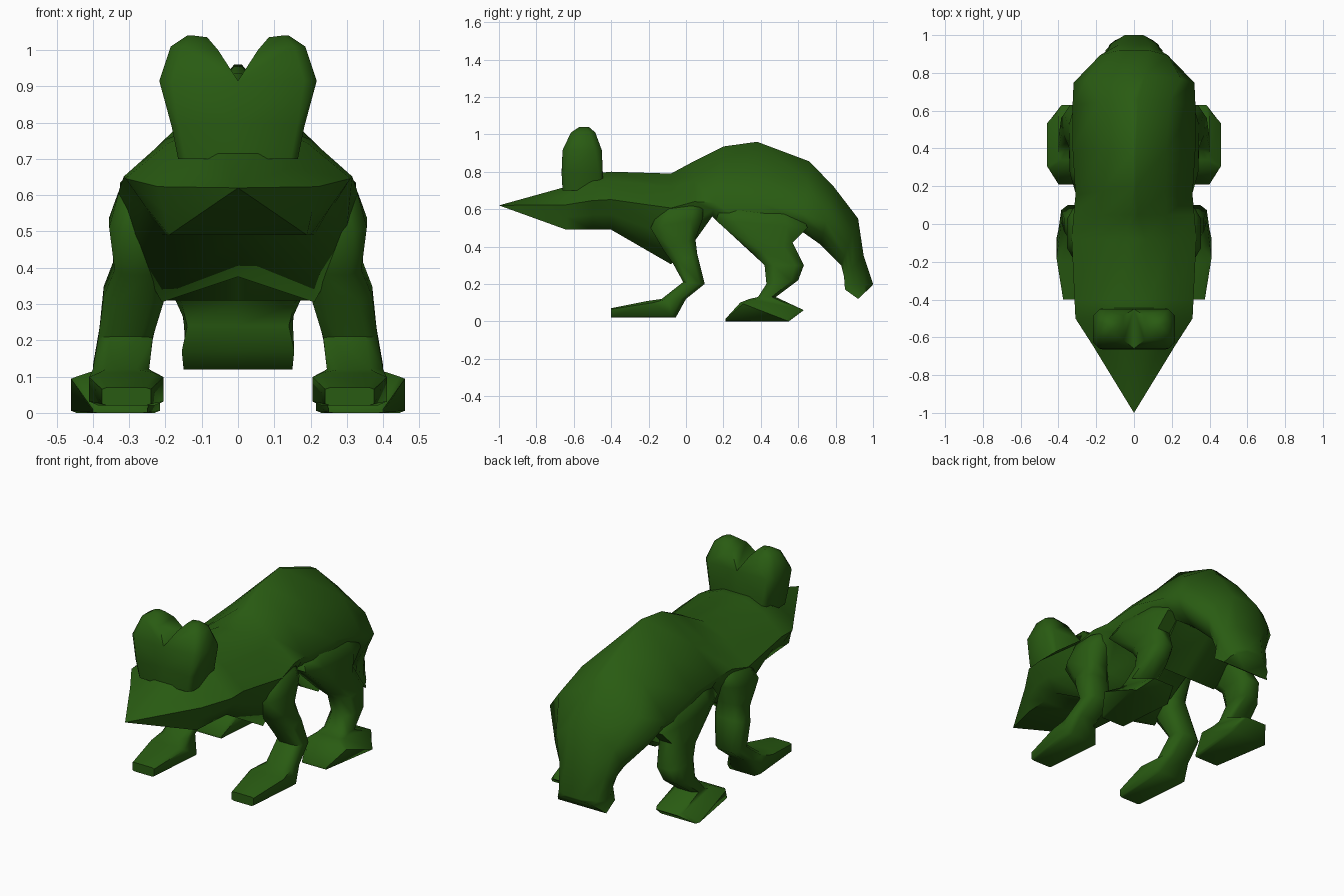
import bpy
import bmesh

if "Cube" in bpy.data.objects:
    bpy.data.objects.remove(bpy.data.objects["Cube"])

green = bpy.data.materials.new("dark green skin")
green.diffuse_color = (0.022, 0.105, 0.006, 1)
green.use_nodes = True
green.node_tree.nodes["Principled BSDF"].inputs["Base Color"].default_value = green.diffuse_color


def loft(name, rings, mirrored=False):
    """Skin a list of equal-length point loops, capping both ends."""
    bm = bmesh.new()
    loops = [[bm.verts.new(p) for p in ring] for ring in rings]
    n = len(loops[0])
    for a, b in zip(loops, loops[1:]):
        for i in range(n):
            j = (i + 1) % n
            bm.faces.new((a[i], a[j], b[j], b[i]))
    bm.faces.new(loops[0])
    bm.faces.new(loops[-1])
    bmesh.ops.remove_doubles(bm, verts=bm.verts, dist=0.0005)
    bmesh.ops.recalc_face_normals(bm, faces=bm.faces)
    if mirrored:  # open the shared centre plane
        inner = [f for f in bm.faces if all(abs(v.co.x) < 1e-4 for v in f.verts)]
        bmesh.ops.delete(bm, geom=inner, context='FACES')
    mesh = bpy.data.meshes.new(name)
    bm.to_mesh(mesh)
    bm.free()
    mesh.materials.append(green)
    obj = bpy.data.objects.new(name, mesh)
    bpy.context.collection.objects.link(obj)
    if mirrored:
        obj.modifiers.new("mirror", 'MIRROR')
    bpy.ops.object.select_all(action='DESELECT')
    obj.select_set(True)
    bpy.context.view_layer.objects.active = obj
    bpy.ops.object.shade_smooth_by_angle(angle=1.1)
    return obj


def body_ring(yt, zt, yb, zb, w0, t1, w1, t2, w2, w3, arch=0):
    """Symmetric section from a top point to a bottom point with rounded flanks."""
    full = 0.7 if yt > -.3 else 0.5
    profile = [(0, w0), (t1, w1), (t2, w2),
               ((t2 + 1) / 2, w2 * full + w3 * (1 - full)), (1, w3)]
    side = [(w, yt + (yb - yt) * t, zt + (zb - zt) * t) for t, w in profile]
    return side + [(0, yb, zb + arch)] + [(-x, y, z) for x, y, z in reversed(side)]


def limb_ring(yf, zf, yb, zb, x0, x1, k=0.55):
    """Chamfered box section between a front edge and a back edge."""
    corners = [(1, k), (k, 1), (-k, 1), (-1, k), (-1, -k), (-k, -1), (k, -1), (1, -k)]
    return [((x0 + x1) / 2 + (x1 - x0) / 2 * u,
             (yf + yb) / 2 + (yb - yf) / 2 * v,
             (zf + zb) / 2 + (zb - zf) / 2 * v) for u, v in corners]


def eye_ring(yf, yb, x0, x1, z_in, z_out, c):
    """Half section of the eye block, chamfered on its outer side only."""
    return [(x0, yf, z_in), (x1 - c, yf, z_out), (x1, yf + c, z_out),
            (x1, yb - c, z_out), (x1 - c, yb, z_out), (x0, yb, z_in)]


# Pointed head and chest
front_body = [
    (-1.0, .62, -1.0, .62, 0, .5, 0, .8, 0, 0),
    (-.64, .72, -.64, .49, .06, .2, .14, .42, .22, .19),
    (-.50, .79, -.50, .49, .08, .15, .19, .48, .31, .20),
    (-.40, .80, -.40, .49, .08, .15, .20, .48, .315, .21),
    (-.08, .79, -.08, .305, .06, .15, .20, .38, .33, .21, .07),
    (.05, .86, .04, .42, .02, .25, .17, .5, .32, .22),
]
# Humped back with a low belly between the hind legs, and broad drooping tail
rear_body = [
    (.20, .935, .14, .56, .01, .4, .17, .8, .31, .24),
    (.38, .96, .41, .31, .01, .27, .17, .5, .325, .21),
    (.66, .855, .62, .48, .02, .28, .19, .75, .325, .24),
    (.79, .72, .72, .41, .06, .3, .25, .6, .32, .20),
    (.92, .55, .83, .30, .08, .3, .18, .6, .205, .155),
    (.95, .35, .845, .24, .08, .3, .14, .6, .155, .14),
    (1.0, .20, .85, .17, .05, .3, .12, .6, .14, .155),
    (.995, .19, .92, .12, .05, .3, .10, .6, .13, .15),
]
loft("body", [body_ring(*s) for s in front_body + rear_body])

# Raised eye block splitting into two rounded bulges
eyes = [
    (-.66, -.44, 0, .165, .70, .70, .02),
    (-.665, -.445, 0, .183, .80, .79, .02),
    (-.66, -.45, 0, .217, .915, .915, .035),
    (-.615, -.485, .055, .185, 1.0, 1.01, .03),
    (-.57, -.52, .085, .14, 1.035, 1.04, .015),
]
loft("eye_bumps", [eye_ring(*r) for r in eyes], mirrored=True)

# Front legs, from shoulder through wrist to long flat toes
front_leg = [
    (-.09, .66, .05, .65, .14, .26),
    (-.14, .60, .09, .61, .18, .33),
    (-.19, .50, .09, .55, .19, .355),
    (-.12, .38, .05, .44, .20, .34),
    (-.07, .31, .06, .36, .20, .37),
    (-.015, .21, .10, .20, .235, .385),
    (-.13, .12, .00, .12, .245, .40),
    (-.20, .11, -.055, .02, .205, .41, .75),
    (-.40, .07, -.40, .02, .24, .375, .8),
]
loft("front_legs", [limb_ring(*r) for r in front_leg], mirrored=True)

# Hind legs, with heavy thigh, hock and spread foot
hind_leg = [
    (.25, .66, .55, .64, .12, .23),
    (.18, .60, .62, .57, .16, .31),
    (.16, .54, .65, .50, .20, .34),
    (.36, .36, .57, .42, .20, .345),
    (.42, .30, .63, .30, .23, .37),
    (.43, .20, .60, .22, .25, .385),
    (.385, .13, .48, .13, .25, .40),
    (.34, .12, .63, .06, .24, .40, .8),
    (.29, .10, .55, .00, .215, .46, .88),
    (.21, .012, .21, .00, .25, .40, .8),
]
loft("hind_legs", [limb_ring(*r) for r in hind_leg], mirrored=True)
